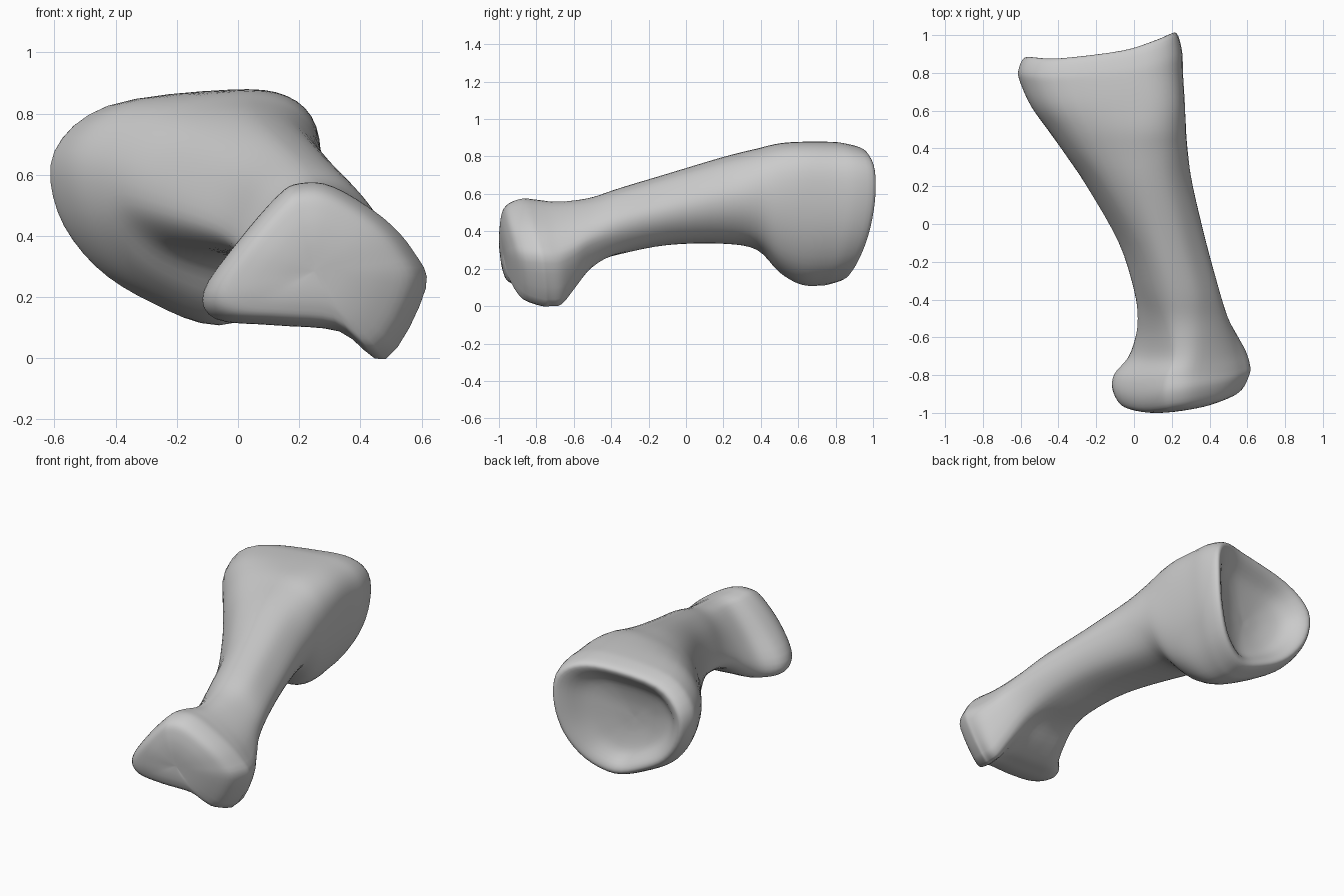
import bpy
import bmesh
from mathutils import Vector

if "Cube" in bpy.data.objects:
    bpy.data.objects.remove(bpy.data.objects["Cube"])

# Key cross-sections (x, z), clockwise from the top
KNUCKLE = [(.2, .57), (.31, .56), (.47, .46), (.57, .35), (.61, .23), (.48, 0),
           (.33, .09), (.12, .11), (-.07, .13), (-.11, .22), (0, .38), (.13, .53)]
SHAFT = [(.08, .74), (.21, .72), (.3, .64), (.355, .545), (.34, .45), (.26, .37),
         (.12, .34), (0, .34), (-.08, .37), (-.13, .44), (-.1, .55), (-.03, .67)]
HEAD = [(-.05, .88), (.14, .86), (.24, .76), (.25, .57), (.2, .36), (.09, .19),
        (-.08, .11), (-.28, .18), (-.46, .3), (-.58, .48), (-.59, .68), (-.42, .83)]

# Stations: y, left x, right x, low z, high z, section blend, end slant
KNUCKLE_BOX = (-.11, .61, 0, .57)
HEAD_BOX = (-.6, .25, .12, .87)
STATIONS = [
    (-.9, *KNUCKLE_BOX, 0, 1),
    (-.81, -.1, .61, 0, .565, 0, .6),
    (-.72, -.03, .59, .01, .555, 0, .4),
    (-.62, .005, .55, .09, .56, .2, .2),
    (-.5, .02, .5, .2, .58, .5, 0),
    (-.35, 0, .45, .275, .63, .9, 0),
    (-.1, -.08, .38, .33, .705, 1, 0),
    (.2, -.25, .31, .335, .795, 1.25, 0),
    (.38, -.37, .285, .3, .84, 1.55, 0),
    (.5, -.45, .275, .18, .868, 1.82, 0),
    (.62, -.53, .265, .115, .877, 2, .1),
    (.74, -.585, .255, .11, .877, 2, .4),
    (.81, *HEAD_BOX, 2, .75),
]
# End caps: y, scale
KNUCKLE_CAP = [(-.98, .02), (-.985, .35), (-.985, .65), (-.97, .88)]
HEAD_CAP = [(.885, .93), (.88, .81), (.81, .6), (.775, .3), (.765, .02)]


def normalise(points):
    """Fit a section into the -1..1 square."""
    xs, zs = zip(*points)
    fit = lambda v, vs: 2 * (v - min(vs)) / (max(vs) - min(vs)) - 1
    return [Vector((fit(x, xs), fit(z, zs))) for x, z in points]


SECTIONS = [normalise(s) for s in (KNUCKLE, SHAFT, HEAD)]


def make_ring(y, x0, x1, z0, z1, blend, slant, scale=1):
    i = min(int(blend), 1)
    ring = []
    for a, b in zip(SECTIONS[i], SECTIONS[i + 1]):
        u, v = a.lerp(b, blend - i) * scale
        if y > 0:
            shift = .07 * u + .06 * u * u + .03 * v - .03 * v * v
        else:
            shift = .05 * u + .06 * u * u - .03 * v + .05 * v * v
        ring.append(Vector(((x0 + x1) / 2 + u * (x1 - x0) / 2,
                            y + slant * shift,
                            (z0 + z1) / 2 + v * (z1 - z0) / 2)))
    return ring


def spline(points, closed, steps):
    """Smooth curve passing through every point."""
    n = len(points)
    pick = lambda k: points[k % n] if closed else points[max(0, min(k, n - 1))]
    result = []
    for k in range(n if closed else n - 1):
        a, b, c, d = (pick(k + j) for j in (-1, 0, 1, 2))
        for s in range(steps):
            t = s / steps
            result.append(b + (c - a) * (t / 2)
                          + (2 * a - 5 * b + 4 * c - d) * (t * t / 2)
                          + (3 * b - a - 3 * c + d) * (t ** 3 / 2))
    return result if closed else result + [points[-1]]


# Loft the bone from knuckle to dished head
rings = [make_ring(y, *KNUCKLE_BOX, 0, 1, s) for y, s in KNUCKLE_CAP]
rings += [make_ring(*station) for station in STATIONS]
rings += [make_ring(y, *HEAD_BOX, 2, 1, s) for y, s in HEAD_CAP]
rings = [spline(ring, True, 4) for ring in rings]
lines = [spline(line, False, 4) for line in zip(*rings)]

bm = bmesh.new()
grid = [[bm.verts.new(p) for p in line] for line in lines]
for k, line in enumerate(grid):
    following = grid[(k + 1) % len(grid)]
    for j in range(len(line) - 1):
        bm.faces.new((line[j], line[j + 1], following[j + 1], following[j]))
for end in (0, -1):
    bm.faces.new([line[end] for line in grid])
bmesh.ops.recalc_face_normals(bm, faces=bm.faces)
for face in bm.faces:
    face.smooth = True
mesh = bpy.data.meshes.new("bone")
bm.to_mesh(mesh)
bm.free()
bone = bpy.data.objects.new("bone", mesh)
bpy.context.collection.objects.link(bone)

# Plain grey colour
grey = bpy.data.materials.new("bone grey")
grey.use_nodes = True
colour = (.6, .6, .6, 1)
grey.diffuse_color = colour
grey.node_tree.nodes["Principled BSDF"].inputs["Base Color"].default_value = colour
mesh.materials.append(grey)
